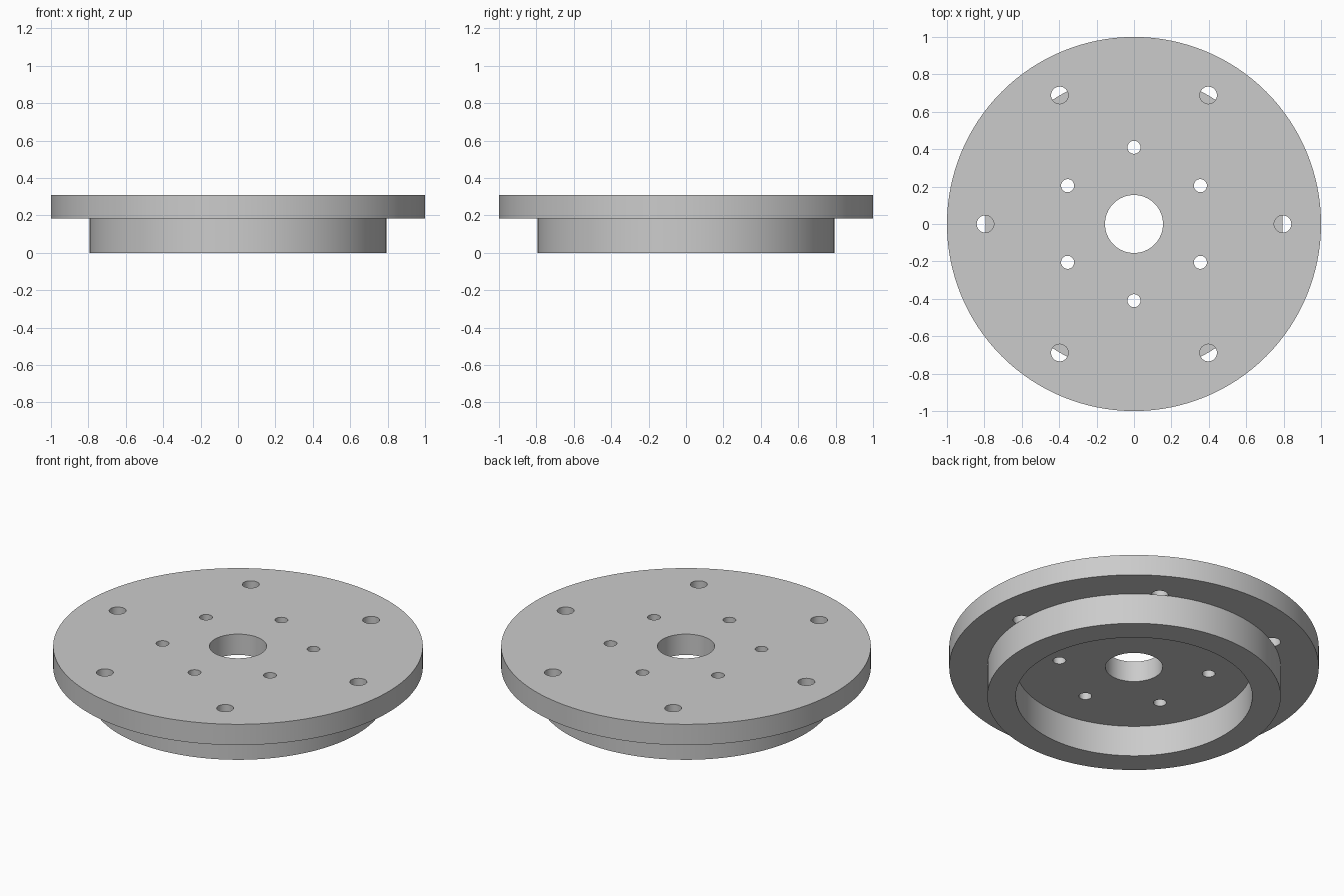
import bpy
import bmesh
import math
from mathutils import Matrix, Vector

cube = bpy.data.objects.get("Cube")
if cube:
    bpy.data.objects.remove(cube, do_unlink=True)

HEIGHT, STEP = 0.308, 0.184          # overall height, underside of the flange
FLANGE_R, RING_R, RECESS_R, BORE_R = 1.0, 0.794, 0.64, 0.155

metal = bpy.data.materials.new("plain_grey")
metal.use_nodes = True
grey = (0.6, 0.6, 0.6, 1.0)
metal.diffuse_color = grey
metal.node_tree.nodes["Principled BSDF"].inputs["Base Color"].default_value = grey


def cylinders(name, centres, radius, z0, z1, sides):
    """One object holding an upright cylinder at every centre."""
    bm = bmesh.new()
    for x, y in centres:
        place = Matrix.Translation(Vector((x, y, (z0 + z1) / 2)))
        bmesh.ops.create_cone(bm, cap_ends=True, segments=sides, radius1=radius,
                              radius2=radius, depth=z1 - z0, matrix=place)
    mesh = bpy.data.meshes.new(name)
    bm.to_mesh(mesh)
    bm.free()
    mesh.materials.append(metal)
    obj = bpy.data.objects.new(name, mesh)
    bpy.context.collection.objects.link(obj)
    return obj


def combine(target, tool, operation):
    """Apply a boolean and discard the tool object."""
    mod = target.modifiers.new(operation, "BOOLEAN")
    mod.operation, mod.solver, mod.object = operation, "EXACT", tool
    bpy.context.view_layer.objects.active = target
    bpy.ops.object.modifier_apply(modifier=mod.name)
    bpy.data.objects.remove(tool, do_unlink=True)


def bolt_circle(radius, start):
    angles = [math.radians(start + 60 * i) for i in range(6)]
    return [(radius * math.cos(a), radius * math.sin(a)) for a in angles]


centre = [(0, 0)]

# Flange disc with central bore and two bolt circles
flange = cylinders("flange_plate", centre, FLANGE_R, STEP, HEIGHT, 128)
for name, spots, radius, sides in (
        ("bore_cutter", centre, BORE_R, 64),
        ("inner_hole_cutter", bolt_circle(0.41, 30), 0.035, 32),
        ("outer_hole_cutter", bolt_circle(0.795, 0), 0.046, 32)):
    combine(flange, cylinders(name, spots, radius, 0, 0.5, sides), "DIFFERENCE")

# Locating ring under the flange, partly closing the outer holes
ring = cylinders("locating_ring", centre, RING_R, 0, STEP, 128)
combine(ring, cylinders("recess_cutter", centre, RECESS_R, -0.1, 0.5, 128), "DIFFERENCE")
combine(flange, ring, "UNION")

# Smooth curved walls, crisp rims
bpy.ops.object.select_all(action="DESELECT")
flange.select_set(True)
bpy.context.view_layer.objects.active = flange
bpy.ops.object.shade_smooth_by_angle(angle=math.radians(30))
